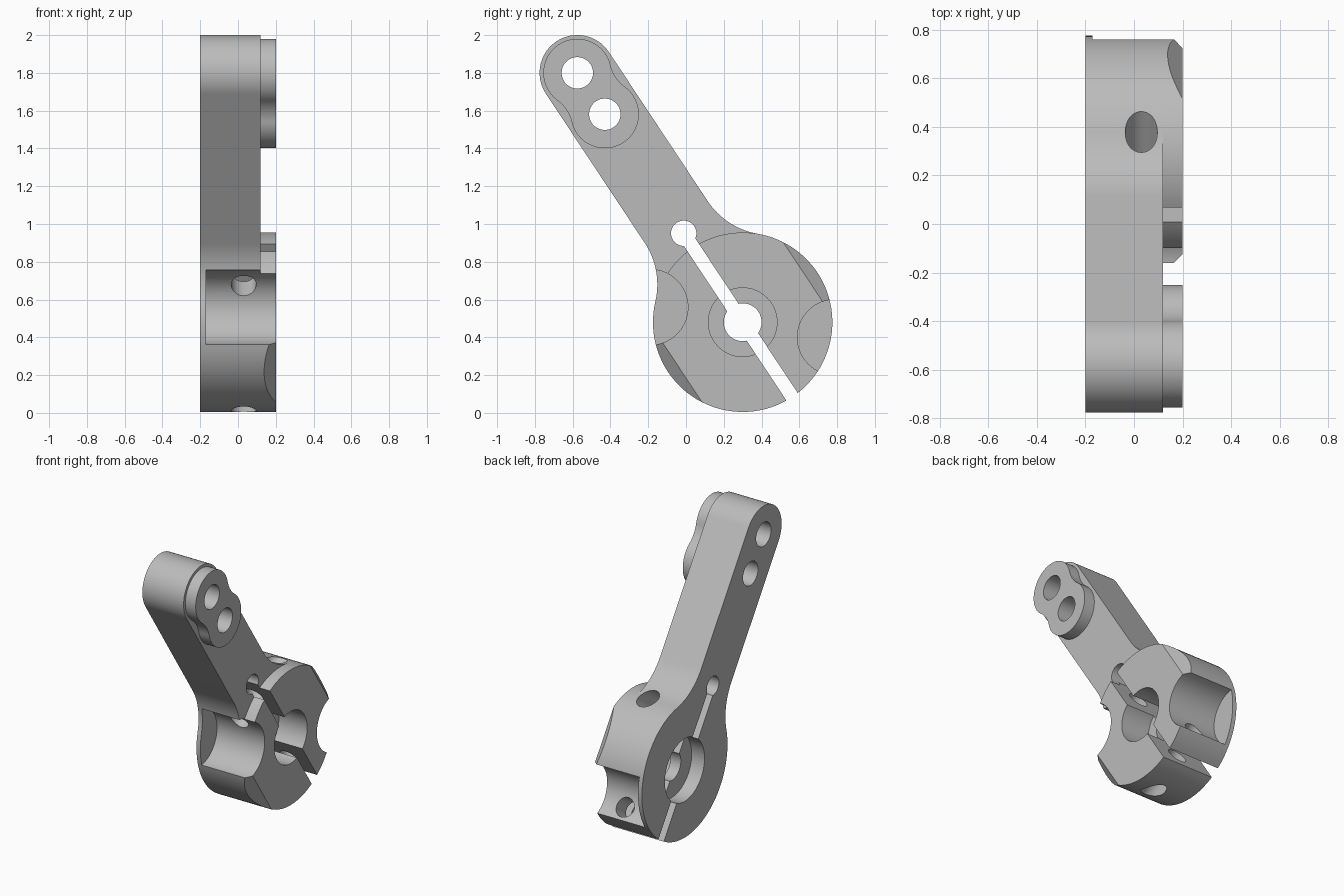
import bpy, bmesh
from math import pi, cos, sin, atan2, sqrt, radians
from mathutils import Vector

if "Cube" in bpy.data.objects:
    bpy.data.objects.remove(bpy.data.objects["Cube"], do_unlink=True)

# Lever frame: "along" runs up the arm from the hub, "across" is square to it
HUB = Vector((0, 0.30, 0.48))
X = Vector((1, 0, 0))
ALONG = Vector((0, -0.875, 1.32)).normalized()
ACROSS = Vector((0, ALONG.z, -ALONG.y))
HEAD_R, ARM_R, ARM_LEN = 0.475, 0.2, 1.584

metal = bpy.data.materials.new("grey metal")
metal.use_nodes = True
grey = (0.5, 0.5, 0.5, 1)
metal.diffuse_color = grey
metal.node_tree.nodes["Principled BSDF"].inputs["Base Color"].default_value = grey


def at(a, b, x=0.0):
    return HUB + ALONG * a + ACROSS * b + X * x


def arc(a, b, r, start, end, n):
    angles = [start + (end - start) * i / n for i in range(n + 1)]
    return [(a + r * cos(t), b + r * sin(t)) for t in angles]


def prism(name, points, sweep):
    """Solid made by sweeping a closed loop of 3D points."""
    bm = bmesh.new()
    face = bm.faces.new([bm.verts.new(p) for p in points])
    top = bmesh.ops.extrude_face_region(bm, geom=[face])
    verts = [v for v in top["geom"] if isinstance(v, bmesh.types.BMVert)]
    bmesh.ops.translate(bm, verts=verts, vec=sweep)
    bmesh.ops.remove_doubles(bm, verts=bm.verts, dist=1e-5)
    bmesh.ops.recalc_face_normals(bm, faces=bm.faces)
    mesh = bpy.data.meshes.new(name)
    bm.to_mesh(mesh)
    bm.free()
    mesh.materials.append(metal)
    obj = bpy.data.objects.new(name, mesh)
    bpy.context.collection.objects.link(obj)
    return obj


def plate(name, outline, x0, x1):
    return prism(name, [at(a, b, x0) for a, b in outline], X * (x1 - x0))


def disc(name, a, b, r, x0, x1, n=64):
    return plate(name, arc(a, b, r, 0, 2 * pi, n)[:-1], x0, x1)


def dumbbell(a0, r0, a1, r1, fillet_a, fillet_b, fillet_r):
    """Two round ends joined by a concave fillet on each side."""
    t0 = atan2(fillet_b, fillet_a - a0)
    t1 = atan2(fillet_b, fillet_a - a1)
    pts = arc(a0, 0, r0, t0, 2 * pi - t0, 72)
    pts += arc(fillet_a, -fillet_b, fillet_r, pi - t0, pi - t1, 16)[1:]
    pts += arc(a1, 0, r1, -t1, t1, 48)[1:]
    pts += arc(fillet_a, fillet_b, fillet_r, t1 - pi, t0 - pi, 16)[1:-1]
    return pts


def combine(target, tool, operation):
    mod = target.modifiers.new(operation.lower(), "BOOLEAN")
    mod.operation, mod.solver, mod.object = operation, "EXACT", tool
    bpy.context.view_layer.objects.active = target
    bpy.ops.object.modifier_apply(modifier=mod.name)
    bpy.data.objects.remove(tool, do_unlink=True)


# Flat lever: clamp head flowing into a straight arm with a round tip
fillet = 0.4
fillet_a = sqrt((HEAD_R + fillet) ** 2 - (ARM_R + fillet) ** 2)
neck = atan2(ARM_R + fillet, fillet_a)
outline = arc(0, 0, HEAD_R, neck, 2 * pi - neck, 72)
outline += arc(fillet_a, -ARM_R - fillet, fillet, pi - neck, pi / 2, 16)[1:]
outline += arc(ARM_LEN, 0, ARM_R, -pi / 2, pi / 2, 40)
outline += arc(fillet_a, ARM_R + fillet, fillet, -pi / 2, neck - pi, 16)[:-1]
lever = plate("clamp_lever", outline, -0.2, 0.12)

# Raised round head, sharing the rim of the lever
head = arc(0, 0, HEAD_R, neck, 2 * pi - neck, 72)
head += arc(0, 0, HEAD_R, -neck, neck, 24)[1:-1]
combine(lever, plate("raised_head", head, 0.12, 0.2), "UNION")

# Raised waisted pad around the two tip holes
low_hole = ARM_LEN - 0.263
half = 0.263 / 2
pad_r, pad_fillet = 0.18, 0.2
pad = dumbbell(low_hole, pad_r, ARM_LEN, pad_r, low_hole + half,
               sqrt((pad_r + pad_fillet) ** 2 - half ** 2), pad_fillet)
combine(lever, plate("tip_pad", pad, 0.12, 0.2), "UNION")

# Holes through the plate: tip pair, slot relief and hub bore
cutters = [disc("tip_hole", a, 0, 0.083, -0.3, 0.3) for a in (low_hole, ARM_LEN)]
cutters.append(disc("relief_hole", 0.565, 0, 0.067, -0.3, 0.3))
cutters.append(disc("hub_bore", 0, 0, 0.1, -0.3, 0.3))
# Counterbores on both faces of the hub
cutters.append(disc("outer_counterbore", 0, 0, 0.182, -0.02, 0.3))
cutters.append(disc("inner_counterbore", 0, 0, 0.22, -0.3, -0.1))
# Clamp slot
s = 0.036
cutters.append(plate("slot", [(0.565, -s), (0.565, s), (-0.7, s), (-0.7, -s)], -0.3, 0.3))

# Features that repeat after half a turn about the hub
for side in (1, -1):
    # Round pocket for the screw head, leaving a thin flange
    cutters.append(disc("screw_pocket", side * 0.337, side * -0.364, 0.2, -0.17, 0.3))
    # Cross screw hole
    ring = [at(side * 0.348 + p, -0.7, 0.03 + q)
            for p, q in arc(0, 0, 0.066, 0, 2 * pi, 48)[:-1]]
    cutters.append(prism("screw_hole", ring, ACROSS * 1.4))
    # Flat bevel on the head rim
    wedge = [at(-0.5, side * b, x) for b, x in ((0.313, 0.3), (0.513, 0.1), (0.6, 0.3))]
    cutters.append(prism("rim_bevel", wedge, ALONG))

for cutter in cutters:
    combine(lever, cutter, "DIFFERENCE")

bpy.ops.object.select_all(action="DESELECT")
lever.select_set(True)
bpy.context.view_layer.objects.active = lever
bpy.ops.object.shade_smooth_by_angle(angle=radians(25))
